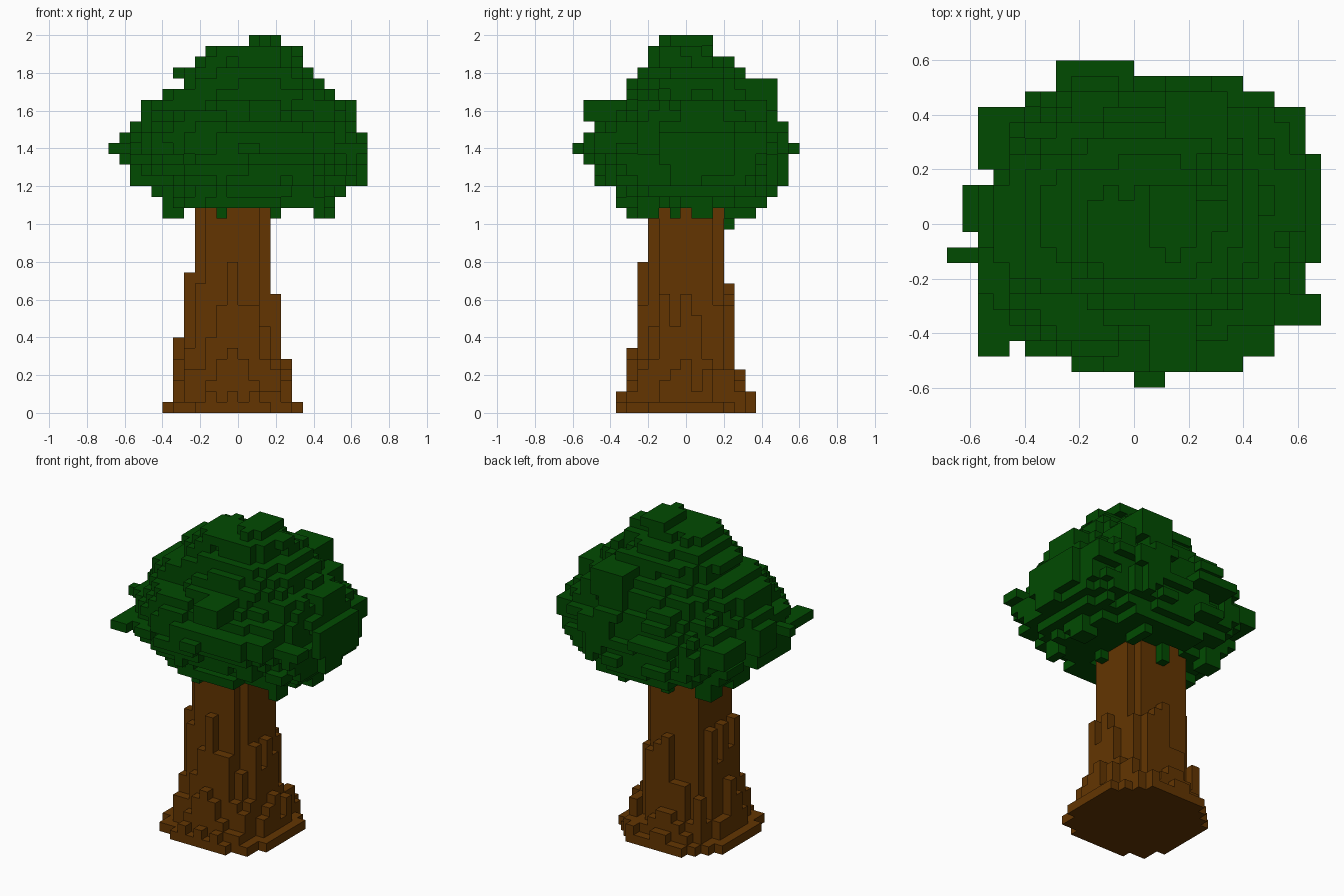
import bpy
import bmesh
import math
import random
from mathutils import Vector

cube = bpy.data.objects.get("Cube")
if cube:
    bpy.data.objects.remove(cube, do_unlink=True)

rng = random.Random(7)
V = 2 / 35  # edge length of one block


def material(name, colour):
    mat = bpy.data.materials.new(name)
    mat.use_nodes = True
    mat.diffuse_color = colour
    mat.node_tree.nodes["Principled BSDF"].inputs["Base Color"].default_value = colour
    return mat


def box(x0, x1, y0, y1, z0, z1):
    """Block cells in an inclusive range."""
    return {(i, j, k) for i in range(x0, x1 + 1)
            for j in range(y0, y1 + 1) for k in range(z0, z1 + 1)}


def build(name, cells, mat):
    """Make a mesh from the exposed sides of the blocks."""
    bm = bmesh.new()
    corners = {}

    def corner(p):
        key = tuple(round(c * 2) for c in p)
        if key not in corners:
            corners[key] = bm.verts.new(Vector(p) * V)
        return corners[key]

    for cell in sorted(cells):
        centre = Vector(cell) + Vector((0.5, 0, 0.5))
        for axis in range(3):
            for sign in (-1, 1):
                near = list(cell)
                near[axis] += sign
                if tuple(near) in cells:
                    continue
                n, a, b = (Vector((0, 0, 0)) for _ in range(3))
                n[axis] = sign / 2
                a[(axis + 1) % 3] = sign / 2
                b[(axis + 2) % 3] = 0.5
                bm.faces.new([corner(centre + n + d)
                              for d in (-a - b, a - b, a + b, b - a)])
    mesh = bpy.data.meshes.new(name)
    bm.to_mesh(mesh)
    bm.free()
    mesh.materials.append(mat)
    obj = bpy.data.objects.new(name, mesh)
    bpy.context.collection.objects.link(obj)


# Trunk: columns that get lower ring by ring, with a limit for each side
TOP = 21
limits = {"right": (11, 5, 1), "left": (13, 7, 1),
          "front": (14, 6, 2), "back": (12, 4, 2)}
trunk = set()
for a in range(-6, 7):
    for b in range(-6, 7):
        ring = round(math.hypot(a, b) * 0.95)
        if ring > 6:
            continue
        if abs(a) >= abs(b):
            side = "right" if a > 0 else "left"
        else:
            side = "back" if b > 0 else "front"
        height = TOP
        if ring > 3:
            limit = limits[side][ring - 4]
            on_axis = min(abs(a), abs(b)) == 0
            height = limit if on_axis else max(1, round(limit * rng.uniform(0.45, 1)))
        trunk |= box(a - 1, a - 1, b, b, 0, height - 1)

# Front root corners and one tall back corner
for root in [(-6, -6, -5, -5, 0, 0), (4, 4, -5, -5, 0, 0), (-4, -4, 3, 3, 0, 20)]:
    trunk |= box(*root)

# Crown: rounded layers, each given as x range and y range, from the bottom up
layers = [
    (-7, 8, -6, 7), (-8, 9, -6, 8), (-9, 10, -8, 9), (-10, 11, -8, 9),
    (-10, 11, -9, 9), (-10, 11, -9, 9), (-10, 11, -9, 9), (-9, 10, -8, 9),
    (-9, 9, -7, 8), (-8, 9, -6, 7), (-7, 8, -5, 6), (-6, 7, -5, 5),
    (-6, 6, -4, 5), (-4, 5, -3, 4), (-3, 5, -3, 2), (1, 3, -2, 2)]
leaves = set()
clump = {}
for k, (x0, x1, y0, y1) in enumerate(layers, 19):
    for i, j, _ in box(x0, x1, y0, y1, k, k):
        u = abs(i - (x0 + x1) / 2) / ((x1 - x0 + 1) / 2)
        v = abs(j - (y0 + y1) / 2) / ((y1 - y0 + 1) / 2)
        # Ragged edge: whole clumps of blocks stick out or fall back
        key = ((i + k // 2) // 3, (j + k) // 3, k // 2)
        edge = clump.setdefault(key, rng.uniform(0.65, 1.15))
        # The lowest layer only has scattered clumps
        if u ** 2.5 + v ** 2.5 < edge and (k > 19 or edge > 0.8):
            leaves.add((i, j, k))

# Twigs and clumps standing out from the crown
for twig in [(-11, -9, 0, 2, 23, 25), (-12, -9, -2, -2, 24, 24),
             (0, 1, -10, -8, 24, 24), (-5, -1, 8, 10, 24, 24),
             (-10, -9, -8, -6, 23, 23), (9, 11, -6, -5, 24, 24),
             (-10, -8, -4, 1, 21, 22), (-10, -8, 4, 7, 23, 24),
             (11, 11, -2, 1, 23, 25), (11, 11, 2, 4, 22, 24),
             (10, 11, -1, 1, 21, 21), (8, 10, 5, 7, 24, 25),
             (-10, -8, -1, 2, 26, 26), (-9, -7, -2, 2, 27, 28),
             (9, 10, 0, 3, 26, 28), (6, 7, 5, 7, 26, 28),
             (2, 5, 5, 8, 28, 30), (1, 3, -9, -6, 27, 28),
             (-6, -5, -1, 1, 31, 31), (0, 4, 8, 9, 23, 23)]:
    leaves |= box(*twig)

# Leaves hanging below the crown
for hang in [(-7, -6, -1, 1, 18, 19), (-2, -2, -5, -4, 18, 19),
             (3, 3, -1, -1, 18, 19), (7, 8, 1, 2, 18, 19),
             (-7, -6, 4, 5, 18, 19), (3, 3, 4, 6, 18, 19),
             (-1, -1, 4, 4, 17, 19), (7, 7, -4, -3, 18, 19),
             (-1, 3, -6, -4, 19, 19)]:
    leaves |= box(*hang)

build("trunk", trunk, material("bark brown", (0.125, 0.036, 0.0004, 1)))
build("crown", leaves - trunk, material("leaf green", (0.0004, 0.069, 0.0004, 1)))
